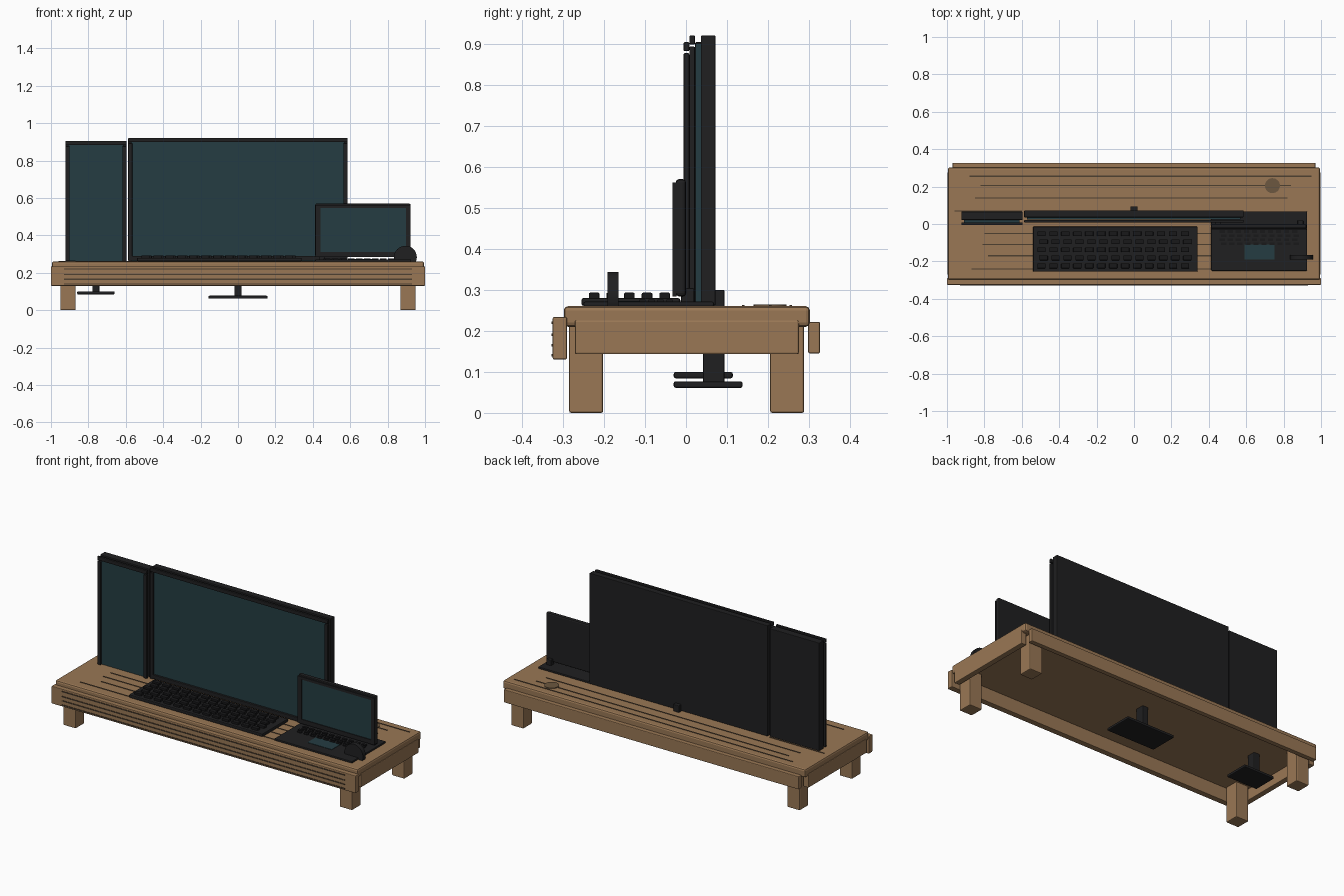
import bpy, bmesh
from mathutils import Matrix

if "Cube" in bpy.data.objects:
    bpy.data.objects.remove(bpy.data.objects["Cube"], do_unlink=True)


def material(name, rgb):
    m = bpy.data.materials.new(name)
    m.use_nodes = True
    m.diffuse_color = (*rgb, 1)
    m.node_tree.nodes["Principled BSDF"].inputs["Base Color"].default_value = (*rgb, 1)
    return m


WOOD = material("oak wood", (0.32, 0.185, 0.09))
GRAIN = material("dark grain", (0.075, 0.05, 0.03))
CAP = material("grommet brown", (0.15, 0.095, 0.05))
BLACK = material("black plastic", (0.014, 0.014, 0.015))
KEY = material("key black", (0.009, 0.009, 0.01))
GLASS = material("teal screen", (0.018, 0.046, 0.055))


def finish(bm, name, mat, bevel=0.0):
    mesh = bpy.data.meshes.new(name)
    bm.to_mesh(mesh)
    bm.free()
    ob = bpy.data.objects.new(name, mesh)
    bpy.context.collection.objects.link(ob)
    mesh.materials.append(mat)
    if bevel:
        mod = ob.modifiers.new("Rounded edges", "BEVEL")
        mod.width, mod.segments = bevel, 2
    return ob


def boxes(name, mat, spans, bevel=0.0):
    """One object from boxes, each given as x, y and z ranges."""
    bm = bmesh.new()
    for span in spans:
        size = [b - a for a, b in span]
        mid = [(a + b) / 2 for a, b in span]
        bmesh.ops.create_cube(bm, size=1, matrix=Matrix.Translation(mid) @ Matrix.Diagonal((*size, 1)))
    return finish(bm, name, mat, bevel)


def box(name, mat, x, y, z, bevel=0.0):
    return boxes(name, mat, [(x, y, z)], bevel)


def disc(name, mat, centre, radius, depth, axis="Z"):
    bm = bmesh.new()
    turn = Matrix.Rotation(1.5707963, 4, "X") if axis == "Y" else Matrix()
    bmesh.ops.create_cone(bm, cap_ends=True, segments=32, radius1=radius, radius2=radius,
                          depth=depth, matrix=Matrix.Translation(centre) @ turn)
    return finish(bm, name, mat)


# Table: top, aprons and legs
box("table_top", WOOD, (-0.995, 0.995), (-0.298, 0.302), (0.21, 0.26), 0.01)
box("front_apron", WOOD, (-1, 1), (-0.325, -0.29), (0.13, 0.234), 0.004)
box("back_apron", WOOD, (-0.97, 0.97), (0.298, 0.327), (0.145, 0.222), 0.004)
for side, s in (("left", 1), ("right", -1)):
    box(side + "_apron", WOOD, sorted((s * 0.965, s * 0.998)), (-0.271, 0.275), (0.143, 0.226), 0.004)
    for end, y in (("front", (-0.285, -0.202)), ("back", (0.205, 0.288))):
        box(f"{end}_{side}_leg", WOOD, sorted((s * 0.868, s * 0.95)), y, (0, 0.215), 0.005)

# Wood grain strips and cable grommet
rows = [(0.255, -0.88, 0.95), (0.205, -0.82, 0.84), (0.14, -0.85, 0.82), (0.07, -0.96, -0.6),
        (-0.05, -0.8, 0.42), (-0.11, -0.81, 0.42), (-0.17, -0.78, 0.42), (-0.24, -0.87, 0.42)]
boxes("top_grain", GRAIN, [((a, b), (y - 0.003, y + 0.003), (0.258, 0.2625)) for y, a, b in rows])
boxes("apron_grain", GRAIN, [((-0.93, 0.93), (-0.328, -0.324), (z - 0.003, z + 0.003))
                             for z in (0.14, 0.165, 0.19, 0.22)])
disc("cable_grommet", CAP, (0.74, 0.205, 0.261), 0.04, 0.006)


# Monitors: casing, screen, separate bezel bars, post and foot
def monitor(name, x, top, back, screen_y, bezel_y, foot_x, foot_y, foot_z, post_top):
    a, b = x
    w, mid = 0.022, sum(foot_x) / 2
    box(name + "_casing", BLACK, x, back, (0.262, top), 0.003)
    box(name + "_screen", GLASS, (a + 0.015, b - 0.015), screen_y, (0.262, top - 0.02))
    box(name + "_top_bezel", BLACK, x, bezel_y, (top - w, top), 0.003)
    boxes(name + "_side_bezels", BLACK, [((a, a + w), bezel_y, (0.262, top - w - 0.005)),
                                         ((b - w, b), bezel_y, (0.262, top - w - 0.005))], 0.003)
    box(name + "_post", BLACK, (mid - 0.019, mid + 0.019), (0.042, 0.094), (foot_z[1] - 0.005, post_top), 0.004)
    box(name + "_foot", BLACK, foot_x, foot_y, foot_z, 0.005)


monitor("wide_monitor", (-0.587, 0.585), 0.92, (0.036, 0.072), (0.023, 0.038), (0.008, 0.022),
        (-0.158, 0.158), (-0.03, 0.138), (0.061, 0.077), 0.3)
box("wide_monitor_bottom_bezel", BLACK, (-0.587, 0.585), (0.008, 0.022), (0.265, 0.289), 0.003)
monitor("side_monitor", (-0.923, -0.596), 0.904, (0.022, 0.066), (0.009, 0.024), (-0.006, 0.008),
        (-0.86, -0.66), (-0.03, 0.114), (0.084, 0.1), 0.25)

# Keyboard with staggered keys
box("keyboard_body", BLACK, (-0.54, 0.34), (-0.255, -0.014), (0.261, 0.28), 0.005)
keys = []
for r in range(5):
    y = -0.052 - r * 0.043
    for c in range(13):
        x = -0.495 + c * 0.064 + (r % 2) * 0.012
        keys.append(((x - 0.022, x + 0.022), (y - 0.013, y + 0.013), (0.277, 0.293)))
boxes("keyboard_keys", KEY, keys, 0.003)

# Laptop: base, keys, touchpad and upright lid
box("laptop_base", BLACK, (0.413, 0.925), (-0.25, 0.068), (0.259, 0.271), 0.004)
keys = []
for r in range(4):
    y = -0.04 - r * 0.022
    for c in range(10):
        x = 0.472 + c * 0.043 + (r % 2) * 0.008
        keys.append(((x - 0.014, x + 0.014), (y - 0.007, y + 0.007), (0.268, 0.276)))
boxes("laptop_keys", KEY, keys)
box("laptop_touchpad", GLASS, (0.59, 0.75), (-0.19, -0.11), (0.268, 0.273))
box("laptop_lid", BLACK, (0.413, 0.923), (-0.025, 0.0), (0.284, 0.57), 0.008)
box("laptop_screen", GLASS, (0.438, 0.9), (-0.029, -0.022), (0.306, 0.55))
boxes("laptop_bezel", BLACK, [((0.415, 0.441), (-0.033, -0.023), (0.29, 0.56)),
                              ((0.897, 0.921), (-0.033, -0.023), (0.29, 0.56)),
                              ((0.415, 0.921), (-0.033, -0.023), (0.546, 0.562)),
                              ((0.415, 0.921), (-0.033, -0.023), (0.284, 0.31))])
boxes("laptop_hinges", BLACK, [((x - 0.015, x + 0.015), (-0.012, 0.02), (0.265, 0.304))
                               for x in (0.45, 0.89)], 0.003)

# Round dial standing on edge beside the laptop
disc("standing_dial", BLACK, (0.895, -0.178, 0.283), 0.061, 0.026, "Y")

for ob in bpy.context.collection.objects:
    if ob.name in ("cable_grommet", "standing_dial"):
        bpy.context.view_layer.objects.active = ob
        ob.select_set(True)
        bpy.ops.object.shade_smooth_by_angle()
        ob.select_set(False)
